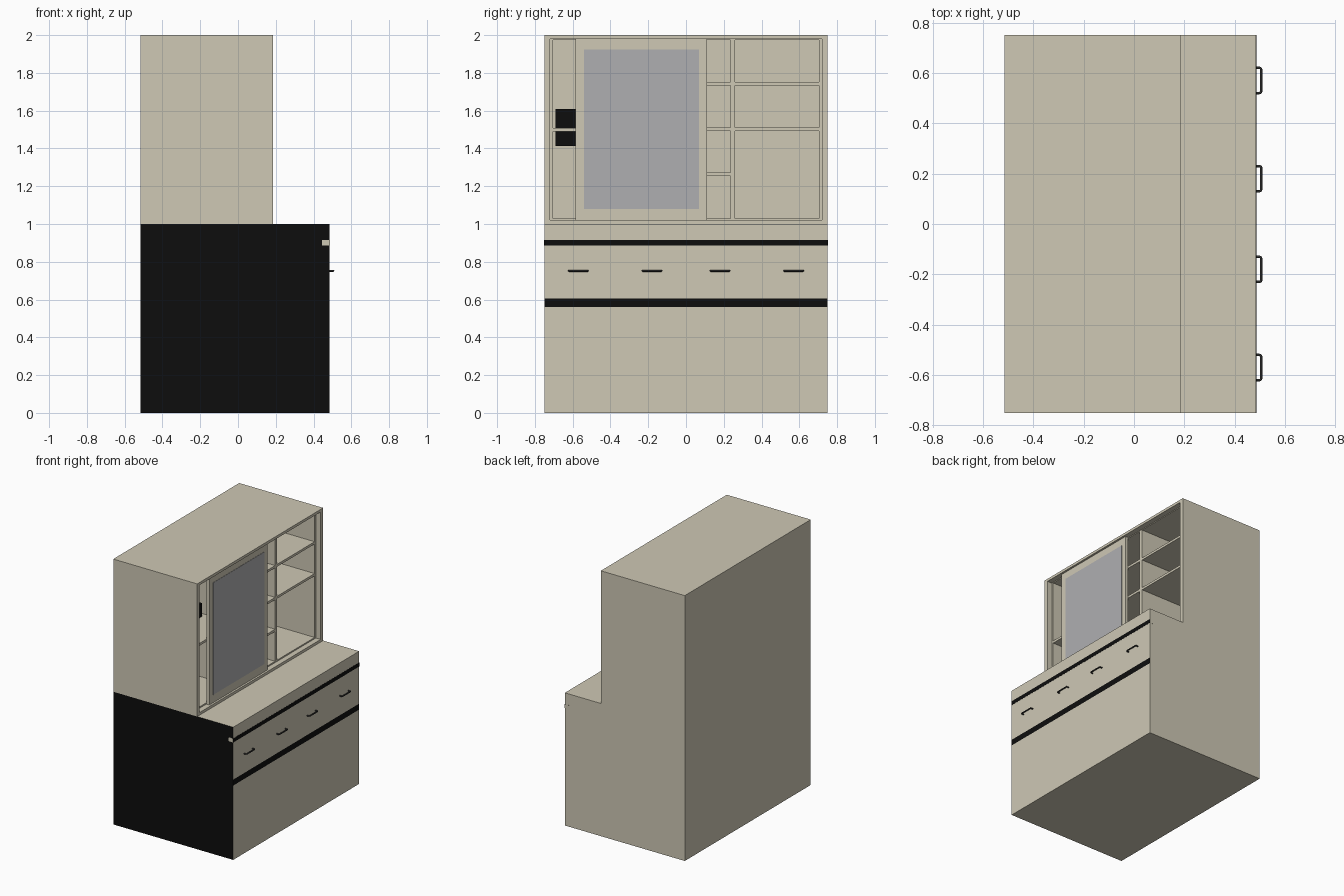
import bpy, bmesh
from mathutils import Vector

if "Cube" in bpy.data.objects:
    bpy.data.objects.remove(bpy.data.objects["Cube"])


def material(name, rgb):
    m = bpy.data.materials.new(name)
    m.diffuse_color = (*rgb, 1)
    m.use_nodes = True
    m.node_tree.nodes["Principled BSDF"].inputs["Base Color"].default_value = m.diffuse_color
    return m


BEIGE = material("beige", (0.62, 0.58, 0.46))
BLACK = material("black", (0.004, 0.004, 0.004))
GLASS = material("grey_glass", (0.43, 0.43, 0.44))
METAL = material("dark_metal", (0.03, 0.03, 0.03))


def finish(bm, name, *mats):
    bmesh.ops.recalc_face_normals(bm, faces=bm.faces)
    me = bpy.data.meshes.new(name)
    bm.to_mesh(me)
    bm.free()
    for m in mats:
        me.materials.append(m)
    ob = bpy.data.objects.new(name, me)
    bpy.context.collection.objects.link(ob)
    return ob


def box_bm(x0, x1, y0, y1, z0, z1):
    bm = bmesh.new()
    bmesh.ops.create_cube(bm, size=1)
    for v in bm.verts:
        v.co = Vector((x0 if v.co.x < 0 else x1,
                       y0 if v.co.y < 0 else y1,
                       z0 if v.co.z < 0 else z1))
    bm.normal_update()
    return bm


def box(name, mat, *dims):
    return finish(box_bm(*dims), name, mat)


X0, XU, XL, W = -0.515, 0.185, 0.485, 0.75

# Lower cabinet: black left side and a black painted band on the drawer front
bm = box_bm(X0, XL, -W, W, 0, 1)
for z in (0.56, 0.605):
    bmesh.ops.bisect_plane(bm, geom=bm.verts[:] + bm.edges[:] + bm.faces[:],
                           plane_co=(0, 0, z), plane_no=(0, 0, 1))
bm.normal_update()
for f in bm.faces:
    c = f.calc_center_median()
    if f.normal.y < -0.9 or (f.normal.x > 0.9 and 0.56 < c.z < 0.605):
        f.material_index = 1
finish(bm, "lower_cabinet", BEIGE, BLACK)

# Black inlaid strip above the drawers, with plain ends
bm = box_bm(0.445, XL + 0.001, -W - 0.001, W + 0.001, 0.885, 0.915)
for f in bm.faces:
    f.material_index = 0 if abs(f.normal.y) > 0.9 else 1
finish(bm, "inlay_strip", BEIGE, BLACK)

# Upper cabinet: front face stepped in twice to form a rim and a deep cavity
bm = box_bm(X0, XU, -W, W, 1, 2)
front = next(f for f in bm.faces if f.normal.x > 0.9)
for x, y, z0, z1 in ((XU, 0.72, 1.02, 1.98), (0.145, 0.72, 1.02, 1.98),
                     (0.145, 0.705, 1.03, 1.975), (-0.49, 0.705, 1.03, 1.975)):
    new = bmesh.ops.extrude_discrete_faces(bm, faces=[front])["faces"][0]
    front = new
    for v in front.verts:
        v.co = Vector((x, y if v.co.y > 0 else -y, z1 if v.co.z > 1.5 else z0))
finish(bm, "upper_cabinet", BEIGE)

# Dividers and shelves
for side, s in (("left", -1), ("right", 1)):
    box(side + "_divider", BEIGE, -0.49, 0.145, s * 0.2475 - 0.0125,
        s * 0.2475 + 0.0125, 1.03, 1.975)
bays = (("left", -0.705, -0.26, (1.5,)),
        ("middle", -0.235, 0.235, (1.2625, 1.5025, 1.7425)),
        ("right", 0.26, 0.705, (1.5025, 1.7425)))
for bay, y0, y1, heights in bays:
    for i, z in enumerate(heights):
        box(f"{bay}_shelf_{i + 1}", BEIGE, -0.49, 0.145, y0, y1, z - 0.009, z + 0.009)

# Black devices stored in the left bay
box("upper_device", BLACK, -0.42, -0.09, -0.692, -0.3, 1.509, 1.61)
box("lower_device", BLACK, -0.42, -0.09, -0.692, -0.3, 1.413, 1.491)

# Sliding door with glass pane
box("sliding_door", BEIGE, 0.146, 0.17, -0.585, 0.11, 1.02, 1.98)
box("door_glass", GLASS, 0.16, 0.172, -0.54, 0.07, 1.08, 1.925)

# Four drawer pulls swept along a bent path
for i, y in enumerate((-0.57, -0.18, 0.18, 0.57)):
    cu = bpy.data.curves.new("drawer_handle", "CURVE")
    cu.dimensions = "3D"
    cu.bevel_depth = 0.005
    cu.bevel_resolution = 2
    cu.use_fill_caps = True
    half = [(XL - 0.005, -0.05), (0.498, -0.05), (0.503, -0.048), (0.505, -0.043)]
    path = half + [(x, -d) for x, d in reversed(half)]
    sp = cu.splines.new("POLY")
    sp.points.add(len(path) - 1)
    for p, (x, d) in zip(sp.points, path):
        p.co = (x, y + d, 0.752, 1)
    cu.materials.append(METAL)
    ob = bpy.data.objects.new(f"drawer_handle_{i + 1}", cu)
    bpy.context.collection.objects.link(ob)
